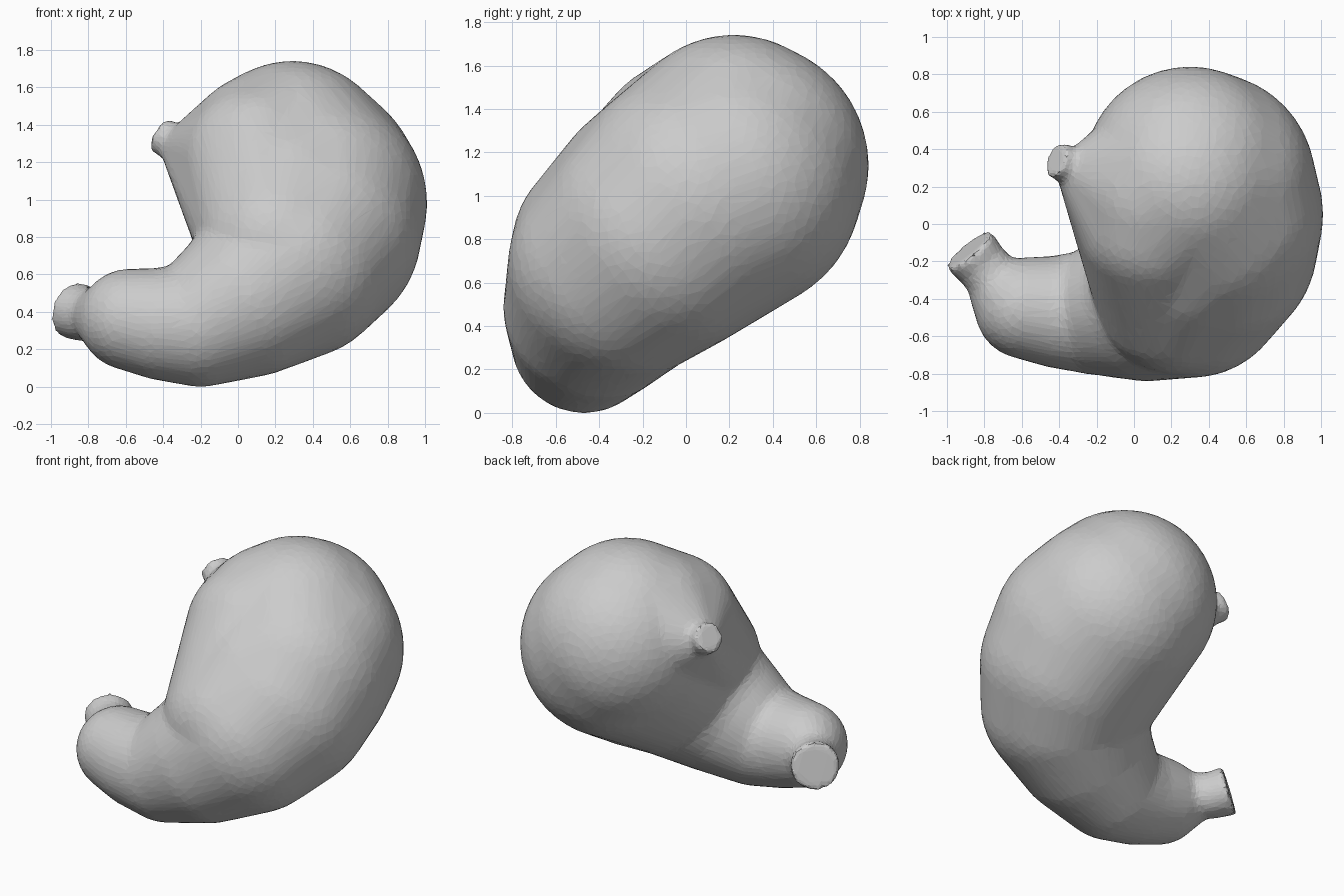
import bpy, bmesh
from mathutils import Vector, Matrix

if "Cube" in bpy.data.objects:
    bpy.data.objects.remove(bpy.data.objects["Cube"])

# Balls (x, y, z, radius) that each part is stretched over
UPPER = [(.29, .22, 1.20, .54), (.30, .27, 1.14, .57), (.38, .22, 1.05, .59),
         (.41, .05, .98, .60), (.41, -.11, .83, .57), (.31, -.30, .67, .52),
         (.29, -.14, .96, .49), (.22, -.37, .77, .43)]
SHOULDER = [(-.33, .29, 1.28, .09), (.18, .15, 1.2, .49), (.12, 0, 1.2, .42),
            (.10, -.02, 1.0, .29), (.22, -.37, .77, .43), (.29, .22, 1.2, .54)]
LOWER = [(.22, -.37, .77, .43), (.31, -.30, .67, .52), (.07, -.41, .485, .43),
         (-.20, -.47, .335, .335), (-.40, -.47, .335, .30), (-.58, -.45, .36, .27),
         (-.68, -.38, .37, .195), (-.76, -.28, .385, .14)]

skin = bmesh.new()


def stretch_over(balls):
    """Convex skin around a group of balls, added to the shared mesh."""
    bm = bmesh.new()
    for x, y, z, r in balls:
        bmesh.ops.create_icosphere(bm, subdivisions=4, radius=r * 1.004,
                                   matrix=Matrix.Translation((x, y, z)))
    verts = [v.co.copy() for v in bm.verts]
    bm.free()
    bm = bmesh.new()
    for co in verts:
        bm.verts.new(co)
    bmesh.ops.convex_hull(bm, input=bm.verts)
    bmesh.ops.delete(bm, geom=[v for v in bm.verts if not v.link_faces], context='VERTS')
    bmesh.ops.recalc_face_normals(bm, faces=bm.faces)
    part = bpy.data.meshes.new("part")
    bm.to_mesh(part)
    bm.free()
    skin.from_mesh(part)
    bpy.data.meshes.remove(part)


def stub(start, end, r1, r2):
    a, b = Vector(start), Vector(end)
    rot = (b - a).to_track_quat('Z', 'Y').to_matrix().to_4x4()
    bmesh.ops.create_cone(skin, cap_ends=True, segments=32, radius1=r1, radius2=r2,
                          depth=(b - a).length,
                          matrix=Matrix.Translation((a + b) / 2) @ rot)


# Upper sac, shoulder with its web, then the tapering lower sac
stretch_over(UPPER)
stretch_over(SHOULDER)
for pair in zip(LOWER, LOWER[1:]):
    stretch_over(pair)

# Outlet and inlet tubes with flat ends
stub((-.70, -.35, .38), (-.80, -.235, .39), .15, .145)
stub((-.79, -.25, .375), (-.885, -.135, .41), .14, .157)
stub((-.22, .26, 1.22), (-.42, .345, 1.35), .10, .10)

mesh = bpy.data.meshes.new("stomach")
skin.to_mesh(mesh)
skin.free()
stomach = bpy.data.objects.new("stomach", mesh)
bpy.context.collection.objects.link(stomach)

# Fuse the parts into one skin, soften it, then facet it
fuse = stomach.modifiers.new("fuse", 'REMESH')
fuse.mode = 'VOXEL'
fuse.voxel_size = .02
soften = stomach.modifiers.new("soften", 'SMOOTH')
soften.factor = .5
soften.iterations = 10
facet = stomach.modifiers.new("facet", 'DECIMATE')
facet.ratio = .1
